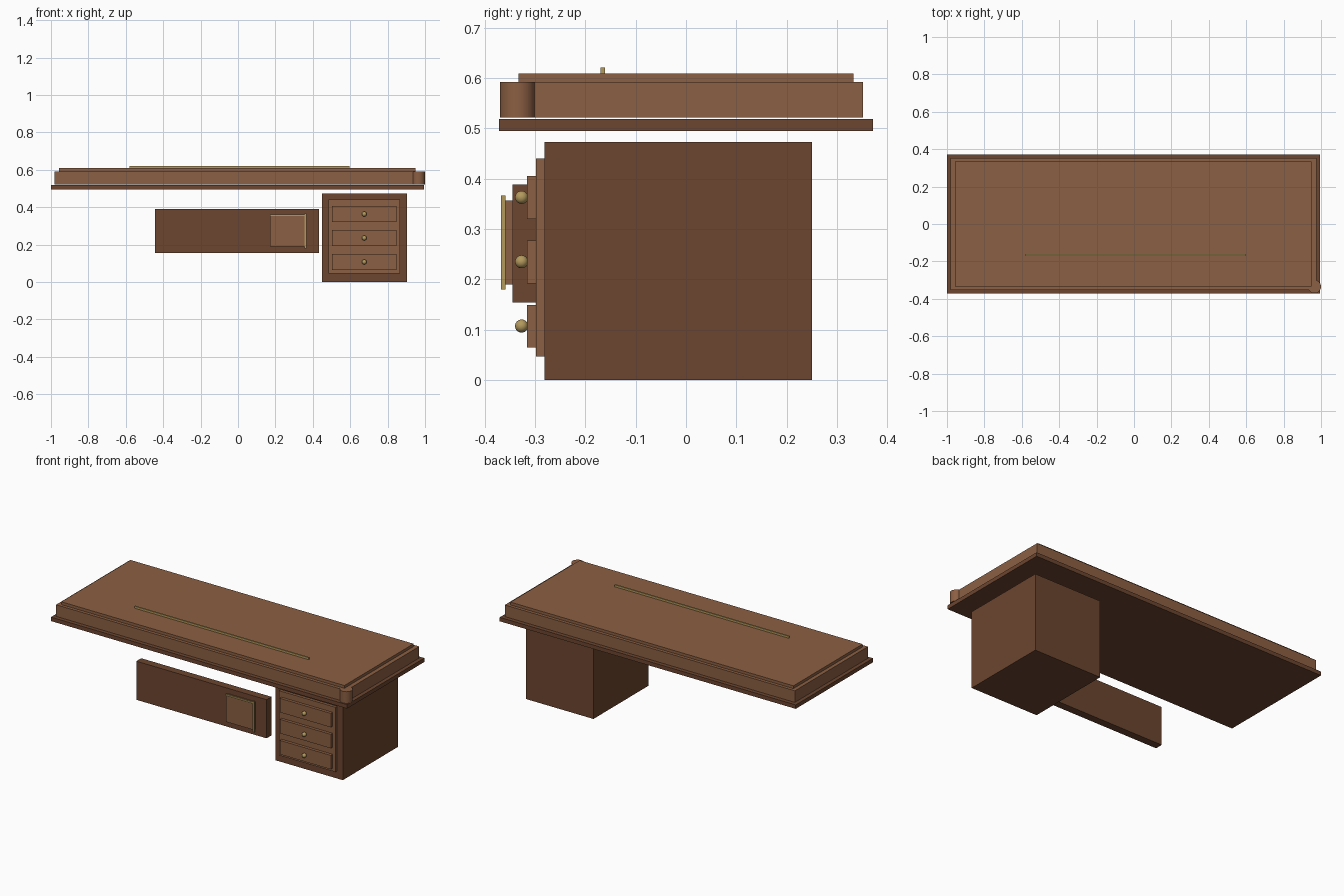
import bpy, bmesh
from mathutils import Matrix, Vector

if "Cube" in bpy.data.objects:
    bpy.data.objects.remove(bpy.data.objects["Cube"])


def material(name, rgb):
    m = bpy.data.materials.new(name)
    m.diffuse_color = (*rgb, 1)
    m.use_nodes = True
    m.node_tree.nodes["Principled BSDF"].inputs["Base Color"].default_value = m.diffuse_color
    return m


DARK = material("dark_wood", (0.15, 0.06, 0.028))
LIGHT = material("light_wood", (0.26, 0.115, 0.056))
BRASS = material("brass", (0.45, 0.32, 0.11))


def finish(name, bm, mat, smooth=False):
    me = bpy.data.meshes.new(name)
    bm.to_mesh(me)
    bm.free()
    me.materials.append(mat)
    ob = bpy.data.objects.new(name, me)
    bpy.context.collection.objects.link(ob)
    if smooth:
        bpy.ops.object.select_all(action='DESELECT')
        ob.select_set(True)
        bpy.context.view_layer.objects.active = ob
        bpy.ops.object.shade_smooth_by_angle()
    return ob


def box(name, x, y, z, mat):
    """Box from (min, max) pairs on each axis."""
    lo, hi = Vector((x[0], y[0], z[0])), Vector((x[1], y[1], z[1]))
    bm = bmesh.new()
    bmesh.ops.create_cube(bm, size=1, matrix=Matrix.Translation((lo + hi) / 2)
                          @ Matrix.Diagonal((*(hi - lo), 1)))
    return finish(name, bm, mat)


# stepped desk top
box("top_base", (-1, 0.995), (-0.372, 0.372), (0.495, 0.519), DARK)
box("top_body", (-0.98, 0.975), (-0.352, 0.352), (0.5215, 0.592), LIGHT)
box("top_surface", (-0.957, 0.95), (-0.333, 0.333), (0.592, 0.609), LIGHT)
box("top_inlay_bar", (-0.58, 0.595), (-0.17, -0.161), (0.609, 0.621), BRASS)

# round post on the front right corner
bm = bmesh.new()
bmesh.ops.create_cone(bm, cap_ends=True, segments=32, radius1=0.035, radius2=0.035,
                      depth=0.0705, matrix=Matrix.Translation((0.965, -0.335, 0.55675)))
finish("corner_post", bm, LIGHT, True)

# drawer cabinet
box("cabinet", (0.448, 0.903), (-0.281, 0.251), (0, 0.473), DARK)
box("cabinet_frame", (0.485, 0.865), (-0.298, -0.281), (0.046, 0.44), LIGHT)
for i in range(3):
    z = 0.107 + 0.128 * i
    box(f"drawer_{i + 1}", (0.503, 0.847), (-0.316, -0.298), (z - 0.043, z + 0.042), LIGHT)
    bm = bmesh.new()
    bmesh.ops.create_uvsphere(bm, u_segments=24, v_segments=12, radius=0.013,
                              matrix=Matrix.Translation((0.675, -0.327, z)))
    finish(f"drawer_knob_{i + 1}", bm, BRASS, True)

# front panel with trimmed plate
box("front_panel", (-0.444, 0.434), (-0.345, -0.298), (0.154, 0.389), DARK)
box("panel_plate", (0.172, 0.36), (-0.36, -0.345), (0.19, 0.357), LIGHT)
box("plate_trim_side", (0.356, 0.366), (-0.368, -0.359), (0.18, 0.367), BRASS)
box("plate_trim_top", (0.172, 0.356), (-0.368, -0.359), (0.353, 0.362), BRASS)
